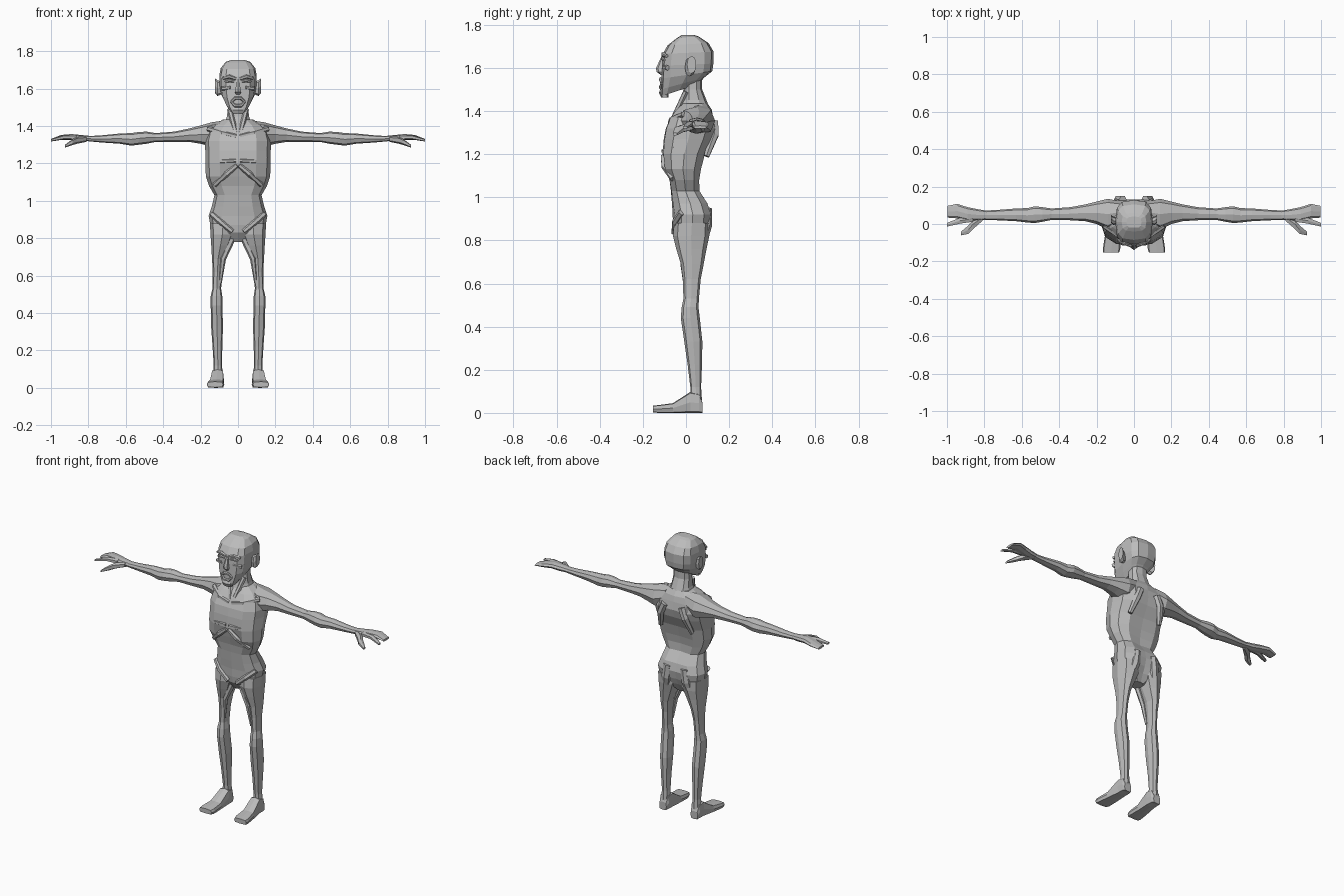
import bpy, bmesh, math
from mathutils import Vector

skin = bpy.data.materials.new("grey_skin")
skin.diffuse_color = (0.5, 0.5, 0.5, 1)


def section(axis, pos, a0, a1, b0, b1, n=8, e=2.5, dent=0.0, groove=0.0, tilt=0.0):
    """Rounded outline across an axis; dent / groove push in the middle of the low-b / high-b side."""
    pts = []
    for i in range(n):
        t = -math.pi / 2 + 2 * math.pi * i / n
        c, s = math.cos(t), math.sin(t)
        a = (a0 + a1) / 2 + (a1 - a0) / 2 * math.copysign(abs(c) ** (2 / e), c)
        b = (b0 + b1) / 2 + (b1 - b0) / 2 * math.copysign(abs(s) ** (2 / e), s)
        p = pos + tilt * (b - b0) / (b1 - b0)
        if i == 0:
            b += dent
        if i == n // 2:
            b -= groove
        pts.append({'X': (p, a, b), 'Y': (a, p, b), 'Z': (a, b, p)}[axis])
    return pts


def loft(name, rings, mirror=False):
    """Skin a row of outlines into a closed flat-shaded solid."""
    bm = bmesh.new()
    vs = [[bm.verts.new(p) for p in r] for r in rings]
    n = len(rings[0])
    for r0, r1 in zip(vs, vs[1:]):
        for i in range(n):
            j = (i + 1) % n
            bm.faces.new((r0[i], r0[j], r1[j], r1[i]))
    bm.faces.new(vs[0])
    bm.faces.new(vs[-1])
    bmesh.ops.recalc_face_normals(bm, faces=bm.faces)
    me = bpy.data.meshes.new(name)
    bm.to_mesh(me)
    bm.free()
    me.materials.append(skin)
    ob = bpy.data.objects.new(name, me)
    bpy.context.collection.objects.link(ob)
    if mirror:
        ob.modifiers.new("mirror", 'MIRROR')
    return ob


def bar(name, pts, mirror=True, n=6):
    """Tapered bar along points (x, y, z, radius)."""
    ps = [Vector(p[:3]) for p in pts]
    rings = []
    for i, p in enumerate(ps):
        d = (ps[min(i + 1, len(ps) - 1)] - ps[max(i - 1, 0)]).normalized()
        u = d.cross(Vector((0, 1, 0.01))).normalized()
        w = d.cross(u)
        rings.append([p + (u * math.cos(2 * math.pi * k / n) + w * math.sin(2 * math.pi * k / n)) * pts[i][3]
                      for k in range(n)])
    return loft(name, rings, mirror)


# Torso: z, half width, front y, back y, front dent, spine groove
torso = [(0.78, 0.04, -0.02, 0.06, 0, 0), (0.83, 0.10, -0.055, 0.10, 0, 0.02),
         (0.87, 0.148, -0.06, 0.118, 0, 0.02), (0.92, 0.157, -0.062, 0.125, 0, 0.015),
         (0.97, 0.14, -0.07, 0.11, 0.005, 0.01), (1.03, 0.126, -0.075, 0.07, 0.005, 0.015),
         (1.08, 0.155, -0.085, 0.07, 0.01, 0.015), (1.13, 0.172, -0.108, 0.08, 0.025, 0.015),
         (1.20, 0.174, -0.117, 0.10, 0.008, 0.015), (1.27, 0.175, -0.113, 0.135, 0.01, 0.015),
         (1.32, 0.178, -0.105, 0.15, 0.012, 0.02), (1.37, 0.165, -0.083, 0.135, 0.015, 0.01),
         (1.405, 0.13, -0.055, 0.12, 0.01, 0), (1.435, 0.08, -0.02, 0.10, 0, 0)]
loft("torso", [section('Z', z, -w, w, f, b, 12, 2.4, d, g) for z, w, f, b, d, g in torso])

# Neck
neck = [(1.34, 0.09, -0.05, 0.12), (1.40, 0.078, -0.04, 0.115), (1.45, 0.062, -0.02, 0.095),
        (1.50, 0.056, -0.012, 0.075), (1.56, 0.055, -0.012, 0.075)]
loft("neck", [section('Z', z, -w, w, f, b, 10) for z, w, f, b in neck])
bar("throat_cord", [(0.045, 0.0, 1.49, 0.014), (0.012, -0.06, 1.36, 0.014)])

# Head: front z, rise to the back, half width, front y, back y
head = [(1.468, 0.055, 0.045, -0.118, 0.055), (1.50, 0.055, 0.068, -0.117, 0.085),
        (1.55, 0.035, 0.09, -0.115, 0.122), (1.61, 0.01, 0.099, -0.112, 0.127),
        (1.665, 0.01, 0.10, -0.108, 0.128), (1.705, 0.01, 0.092, -0.085, 0.105),
        (1.74, 0.005, 0.066, -0.04, 0.06), (1.752, 0, 0.04, -0.02, 0.04)]
loft("head", [section('Z', z, -w, w, f, b, 12, 3.2, tilt=t) for z, t, w, f, b in head])

# Face: nose, brows, lids, lips and cheeks
loft("nose", [section('Z', z, -w, w, f, -0.10, 6, 2) for z, w, f in
              [(1.568, 0.012, -0.118), (1.582, 0.02, -0.137), (1.60, 0.015, -0.139), (1.65, 0.008, -0.115)]])
bar("brow", [(0.01, -0.105, 1.652, 0.008), (0.045, -0.105, 1.664, 0.011), (0.08, -0.09, 1.655, 0.008)])
bar("eyelid", [(0.02, -0.108, 1.638, 0.005), (0.045, -0.108, 1.643, 0.009), (0.07, -0.10, 1.636, 0.005)])
bar("cheekbone", [(0.04, -0.105, 1.605, 0.009), (0.085, -0.085, 1.60, 0.012)])
for name, z, bow in (("upper_lip", 1.545, 0.013), ("lower_lip", 1.512, -0.013)):
    bar(name, [(-0.036, -0.112, 1.529, 0.006), (-0.015, -0.118, z + bow * 0.3, 0.009),
               (0.015, -0.118, z + bow * 0.3, 0.009), (0.036, -0.112, 1.529, 0.006)], False)
loft("chin", [section('Z', z, -w, w, f, -0.08, 6, 3) for z, w, f in
              [(1.463, 0.028, -0.115), (1.485, 0.034, -0.126), (1.502, 0.026, -0.118)]])

# Ears
loft("ear", [section('X', x, y0, y1, z0, z1, 8) for x, y0, y1, z0, z1 in
             [(0.085, 0.0, 0.03, 1.57, 1.635), (0.11, -0.005, 0.04, 1.56, 1.645),
              (0.122, 0.005, 0.047, 1.575, 1.655)]], True)

# Arms: x, y range, z range
arm = [(0.07, 0.01, 0.12, 1.32, 1.43), (0.14, -0.03, 0.135, 1.29, 1.42), (0.20, 0.0, 0.12, 1.305, 1.403),
       (0.26, 0.015, 0.105, 1.315, 1.387), (0.34, 0.02, 0.09, 1.315, 1.37), (0.44, 0.022, 0.083, 1.315, 1.362),
       (0.49, 0.012, 0.09, 1.305, 1.37), (0.53, 0.005, 0.095, 1.30, 1.368), (0.57, 0.008, 0.085, 1.295, 1.362),
       (0.63, 0.015, 0.083, 1.305, 1.36), (0.73, 0.02, 0.075, 1.312, 1.35), (0.80, 0.022, 0.072, 1.318, 1.346)]
loft("arm", [section('X', *r, 8) for r in arm], True)

# Hands: fused fingers, index finger, thumb
palm = [(0.78, 0.024, 0.07, 1.32, 1.346), (0.84, 0.018, 0.08, 1.318, 1.352), (0.89, 0.018, 0.09, 1.325, 1.357),
        (0.945, 0.03, 0.108, 1.326, 1.352), (0.997, 0.034, 0.097, 1.318, 1.332)]
loft("palm_and_fingers", [section('X', *r, 8) for r in palm], True)
loft("index_finger", [section('X', *r, 6) for r in
                      [(0.86, 0.01, 0.05, 1.325, 1.352), (0.93, 0.0, 0.035, 1.328, 1.352),
                       (1.0, -0.015, 0.007, 1.317, 1.33)]], True)
loft("thumb", [section('X', *r, 6) for r in
               [(0.81, 0.015, 0.055, 1.315, 1.345), (0.86, -0.03, 0.03, 1.305, 1.342),
                (0.885, -0.055, -0.005, 1.298, 1.33), (0.925, -0.062, -0.04, 1.285, 1.30)]], True)

# Legs: z, x range, y range
leg = [(0.06, 0.082, 0.135, 0.02, 0.074), (0.12, 0.085, 0.13, 0.02, 0.07), (0.22, 0.084, 0.136, 0.008, 0.074),
       (0.33, 0.08, 0.144, -0.008, 0.076), (0.44, 0.084, 0.146, -0.024, 0.064), (0.49, 0.084, 0.146, -0.02, 0.058),
       (0.53, 0.09, 0.137, -0.012, 0.06), (0.62, 0.085, 0.135, -0.015, 0.068), (0.69, 0.074, 0.139, -0.024, 0.082),
       (0.76, 0.045, 0.143, -0.045, 0.095), (0.82, 0.02, 0.147, -0.06, 0.108), (0.88, 0.01, 0.15, -0.055, 0.11)]
loft("leg", [section('Z', *r, 8) for r in leg], True)
bar("inner_thigh_cord", [(0.03, -0.01, 0.80, 0.018), (0.08, -0.012, 0.69, 0.016), (0.095, 0.0, 0.56, 0.008)])

# Feet
foot = [(0.076, 0.085, 0.135, 0.0, 0.05), (0.06, 0.078, 0.14, 0.0, 0.09), (0.02, 0.076, 0.142, 0.0, 0.098),
        (-0.06, 0.075, 0.155, 0.0, 0.045), (-0.13, 0.073, 0.166, 0.0, 0.036), (-0.153, 0.08, 0.165, 0.003, 0.033)]
loft("foot", [section('Y', *r, 8, 5) for r in foot], True)

# Bony ridges: collarbones, lower rib arch, shoulder blades, hip crests
bar("collarbone", [(0.01, -0.073, 1.345, 0.012), (0.08, -0.066, 1.362, 0.013), (0.16, -0.01, 1.385, 0.014)])
bar("rib_arch", [(0.006, -0.105, 1.19, 0.013), (0.06, -0.10, 1.145, 0.016), (0.125, -0.06, 1.085, 0.014)])
bar("chest_fold", [(0.01, -0.106, 1.215, 0.01), (0.09, -0.095, 1.21, 0.014), (0.15, -0.05, 1.235, 0.012)])
bar("shoulder_blade", [(0.06, 0.13, 1.35, 0.022), (0.085, 0.132, 1.29, 0.022), (0.11, 0.095, 1.19, 0.014)])
bar("hip_crest", [(0.14, -0.02, 0.93, 0.016), (0.09, -0.05, 0.885, 0.016), (0.03, -0.055, 0.835, 0.014)])
bar("buttock", [(0.06, 0.09, 0.95, 0.03), (0.07, 0.085, 0.87, 0.036), (0.085, 0.07, 0.79, 0.026)], n=8)
